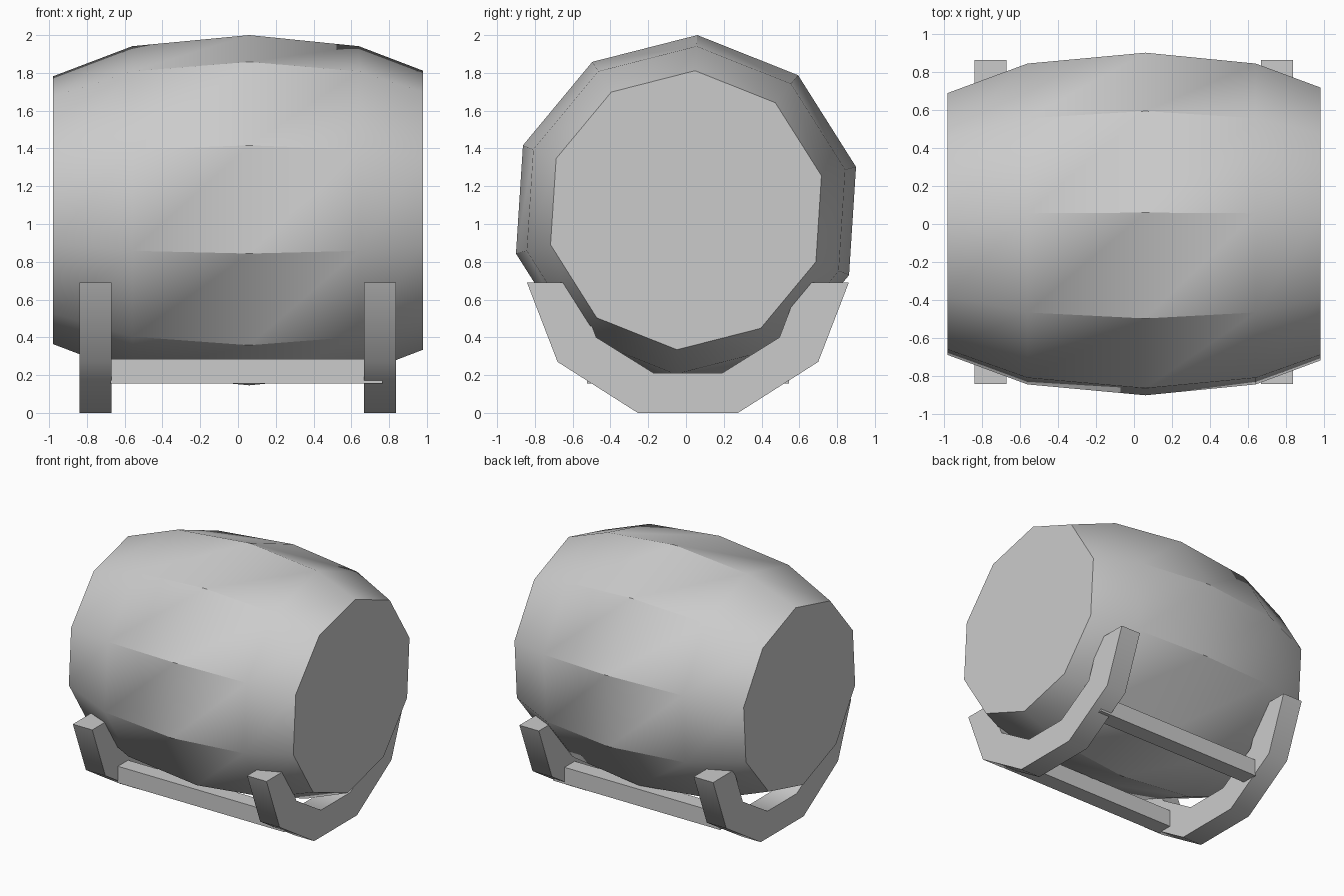
import bpy
import bmesh
from math import sin, cos, radians

cube = bpy.data.objects.get("Cube")
if cube:
    bpy.data.objects.remove(cube, do_unlink=True)

GREY = (0.6, 0.6, 0.6, 1.0)
grey = bpy.data.materials.new("plain grey")
grey.use_nodes = True
grey.diffuse_color = GREY
grey.node_tree.nodes["Principled BSDF"].inputs["Base Color"].default_value = GREY


def loft(name, sections, smooth_angle=None):
    """Skin a list of matching closed sections and cap both ends."""
    bm = bmesh.new()
    rings = [[bm.verts.new(p) for p in section] for section in sections]
    n = len(rings[0])
    for a, b in zip(rings, rings[1:]):
        for i in range(n):
            j = (i + 1) % n
            bm.faces.new((a[i], a[j], b[j], b[i]))
    bm.faces.new(rings[0])
    bm.faces.new(rings[-1])
    bmesh.ops.recalc_face_normals(bm, faces=bm.faces)
    mesh = bpy.data.meshes.new(name)
    bm.to_mesh(mesh)
    bm.free()
    mesh.materials.append(grey)
    obj = bpy.data.objects.new(name, mesh)
    bpy.context.collection.objects.link(obj)
    if smooth_angle:
        bpy.ops.object.select_all(action="DESELECT")
        obj.select_set(True)
        bpy.context.view_layer.objects.active = obj
        bpy.ops.object.shade_smooth_by_angle(angle=radians(smooth_angle))
    return obj


# Barrel: ten staves, slightly rolled, bulging along x
SIDES, ROLL, AXIS_Z = 10, 3.7, 1.073


def barrel_ring(x, radius):
    angles = [radians(ROLL + 360 * i / SIDES) for i in range(SIDES)]
    return [(x, radius * sin(a), AXIS_Z + radius * cos(a)) for a in angles]


hoops = [(-0.98, 0.71), (-0.56, 0.87), (0.06, 0.929), (0.64, 0.87), (0.98, 0.74)]
loft("barrel", [barrel_ring(x, r) for x, r in hoops], 35)

# Cradle: two angular U-shaped supports, half profile mirrored in y
MID_Y = 0.01
outer = [(0.265, 0), (0.69, 0.27), (0.852, 0.69)]
inner = [(0.595, 0.69), (0.485, 0.4), (0.18, 0.21)]
half = outer + inner
profile = [(MID_Y + y, z) for y, z in half]
profile += [(MID_Y - y, z) for y, z in reversed(half)]
for side, x0, x1 in (("right", -0.838, -0.67), ("left", 0.668, 0.836)):
    loft(side + "_support", [[(x, y, z) for y, z in profile] for x in (x0, x1)], 40)

# Rails joining the supports
for end, sign in (("front", -1), ("back", 1)):
    ya, yb = MID_Y + sign * 0.535, MID_Y + sign * 0.41
    section = [(ya, 0.155), (yb, 0.155), (yb, 0.285), (ya, 0.285)]
    loft(end + "_rail", [[(x, y, z) for y, z in section] for x in (-0.675, 0.765)])
